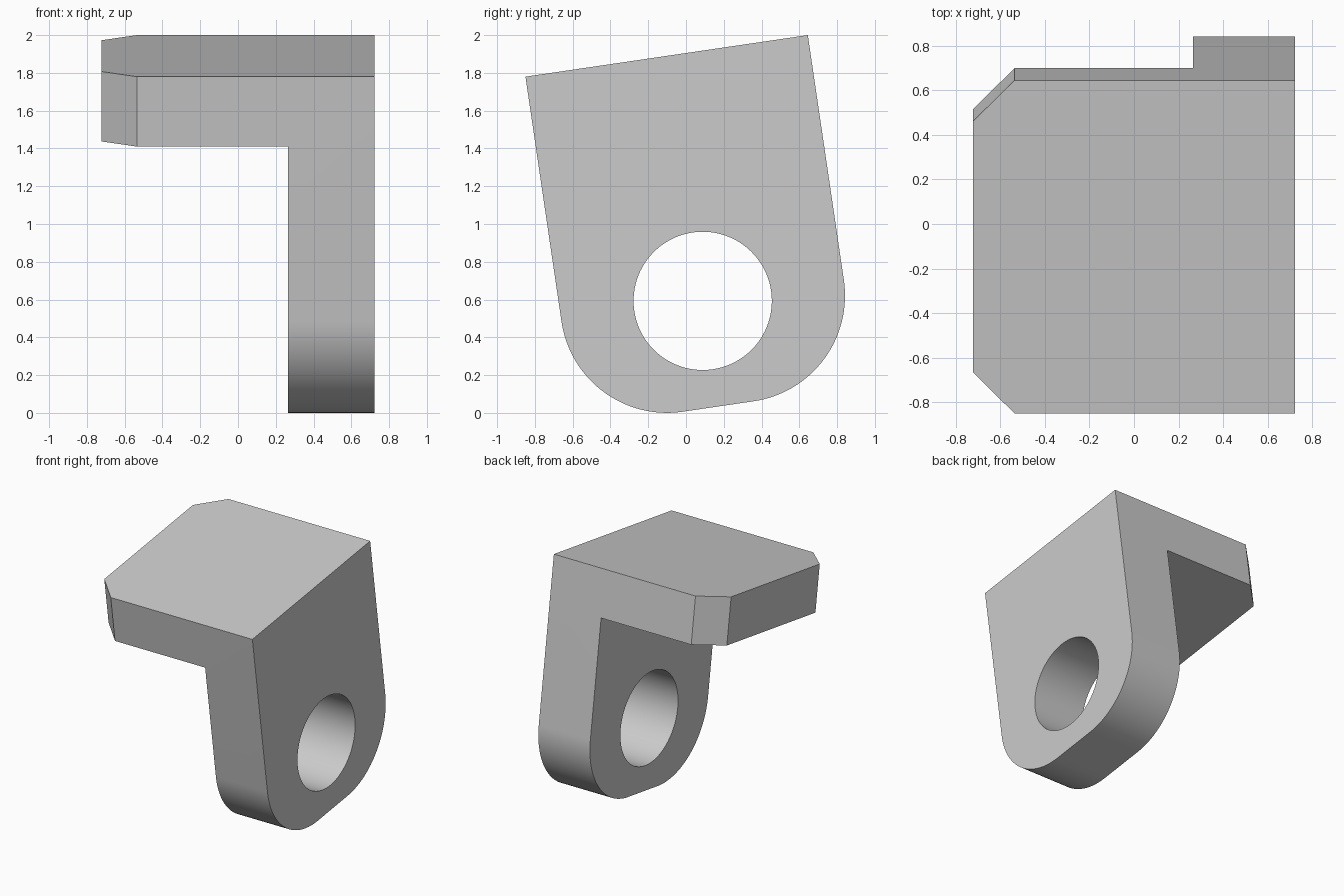
import bpy, bmesh, math
from mathutils import Matrix

cube = bpy.data.objects.get("Cube")
if cube:
    bpy.data.objects.remove(cube)

HALF_X = 0.723      # half of the overall width
LEG_X = 0.265       # inner face of the upright leg
DEPTH = 1.511       # size along the tilted direction
HEIGHT = 1.876
PLATE = 0.374       # thickness of the top plate
CHAMFER = 0.187
ROUND = 0.565       # radius of the leg's lower corners
HOLE = 0.366
TILT = math.atan2(0.22, 1.495)

grey = bpy.data.materials.new("plain grey")
grey.use_nodes = True
grey.diffuse_color = (0.6, 0.6, 0.6, 1)
grey.node_tree.nodes["Principled BSDF"].inputs["Base Color"].default_value = (0.6, 0.6, 0.6, 1)


def add_object(name, bm):
    bmesh.ops.recalc_face_normals(bm, faces=bm.faces)
    mesh = bpy.data.meshes.new(name)
    bm.to_mesh(mesh)
    bm.free()
    mesh.materials.append(grey)
    obj = bpy.data.objects.new(name, mesh)
    bpy.context.collection.objects.link(obj)
    return obj


def bevel_where(bm, test, radius, segments):
    edges = [e for e in bm.edges if all(test(v.co) for v in e.verts)
             and abs(e.verts[0].co.y - e.verts[1].co.y) < 1e-4]
    bmesh.ops.bevel(bm, geom=edges, offset=radius, segments=segments,
                    profile=0.5, affect='EDGES')


# L-shaped bracket profile, extruded from front to back
bm = bmesh.new()
outline = [(-HALF_X, 0), (HALF_X, 0), (HALF_X, -HEIGHT),
           (LEG_X, -HEIGHT), (LEG_X, -PLATE), (-HALF_X, -PLATE)]
face = bm.faces.new([bm.verts.new((x, -DEPTH / 2, z)) for x, z in outline])
extruded = bmesh.ops.extrude_face_region(bm, geom=[face])["geom"]
bmesh.ops.translate(bm, vec=(0, DEPTH, 0),
                    verts=[g for g in extruded if isinstance(g, bmesh.types.BMVert)])

# chamfered plate corners and rounded leg corners
bevel_where(bm, lambda c: c.x < -HALF_X + 0.01, CHAMFER, 1)
bevel_where(bm, lambda c: c.z < -HEIGHT + 0.01, ROUND, 32)
bracket = add_object("angle_bracket", bm)

# round hole through the leg
bm = bmesh.new()
bmesh.ops.create_cone(bm, cap_ends=True, segments=96, radius1=HOLE, radius2=HOLE, depth=1,
                      matrix=Matrix.Translation(((HALF_X + LEG_X) / 2, 0, ROUND - HEIGHT))
                      @ Matrix.Rotation(math.pi / 2, 4, 'Y'))
cutter = add_object("hole_cutter", bm)
cutter.hide_render = True

cut = bracket.modifiers.new("hole", 'BOOLEAN')
cut.operation = 'DIFFERENCE'
cut.solver = 'EXACT'
cut.object = cutter

bpy.ops.object.select_all(action='DESELECT')
bracket.select_set(True)
bpy.context.view_layer.objects.active = bracket
bpy.ops.object.modifier_apply(modifier=cut.name)
bpy.data.objects.remove(cutter)
bpy.ops.object.shade_smooth_by_angle(angle=math.radians(30))

# tilt the bracket and stand it on the ground
bracket.rotation_euler.x = TILT
bracket.location = (0, -0.1025, 1.89)
